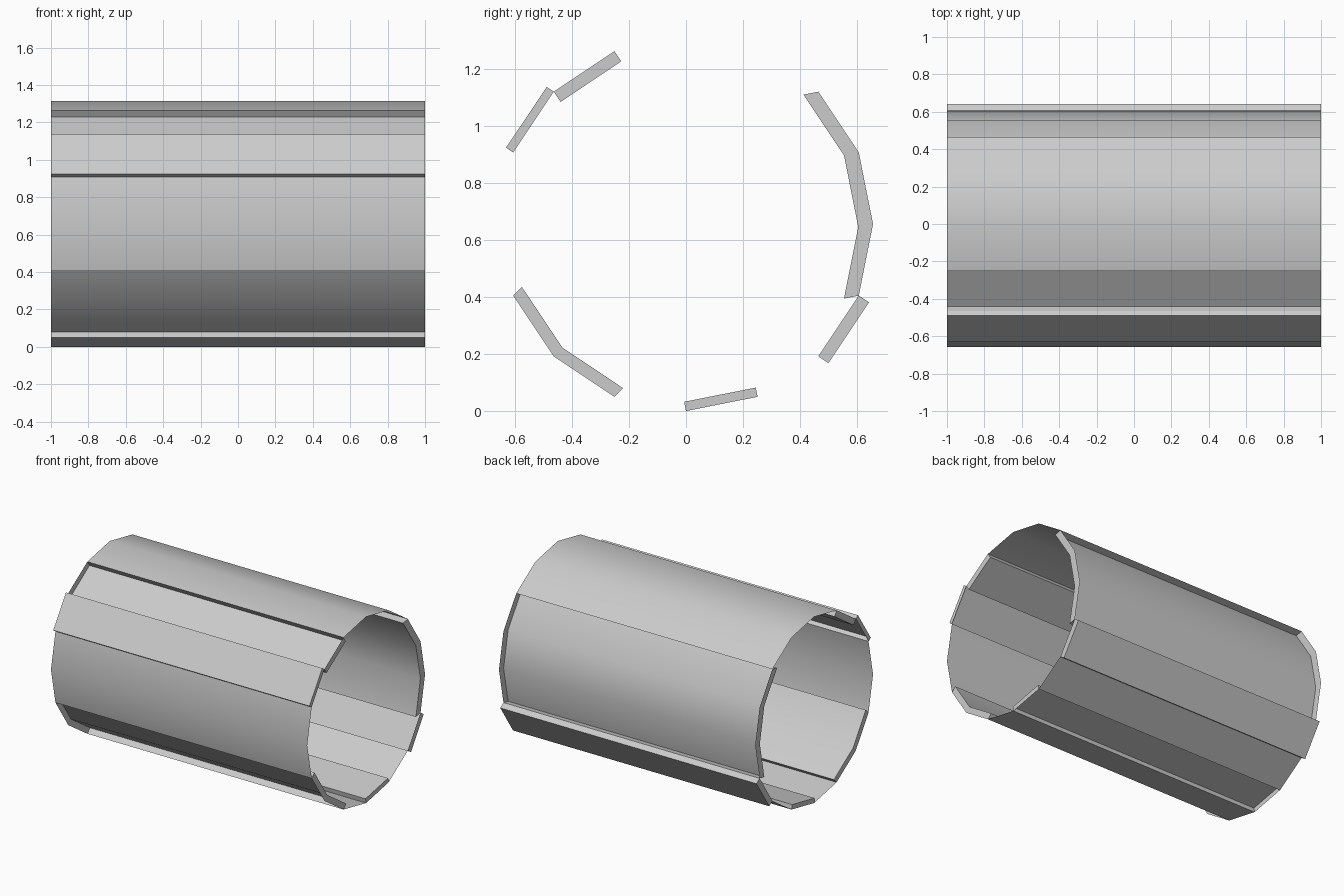
import bpy, bmesh
from math import cos, sin, pi
from mathutils import Vector

SIDES = 16
RADIUS = 0.657
HALF_LENGTH = 1.0

cube = bpy.data.objects.get("Cube")
if cube:
    bpy.data.objects.remove(cube, do_unlink=True)

grey = bpy.data.materials.new("plain_grey")
grey.use_nodes = True
colour = (0.6, 0.6, 0.6, 1)
grey.diffuse_color = colour
grey.node_tree.nodes["Principled BSDF"].inputs["Base Color"].default_value = colour


def rim_point(x, step):
    a = 2 * pi * step / SIDES
    return Vector((x, RADIUS * cos(a), RADIUS + RADIUS * sin(a)))


def panel(name, start, end, push=0.0):
    """Facets start..end of the drum, pushed out (or in) along their mean normal."""
    mid = 2 * pi * (start + end) / 2 / SIDES
    shift = Vector((0, cos(mid), sin(mid))) * push
    bm = bmesh.new()
    steps = range(start, end + 1)
    ends = (-HALF_LENGTH, HALF_LENGTH)
    face = [[bm.verts.new(rim_point(x, s) + shift) for s in steps] for x in ends]
    skin = zip(face[0], face[1], face[1][1:], face[0][1:])
    for quad in skin:
        bm.faces.new(quad)
    if push:
        # End rims and the two long step walls back to the drum surface
        base = [[bm.verts.new(rim_point(x, s)) for s in steps] for x in ends]
        sign = 1 if push > 0 else -1
        walls = []
        for k in range(end - start):
            walls.append((face[1][k], base[1][k], base[1][k + 1], face[1][k + 1]))
            walls.append((face[0][k + 1], base[0][k + 1], base[0][k], face[0][k]))
        walls.append((face[0][0], base[0][0], base[1][0], face[1][0]))
        walls.append((face[1][-1], base[1][-1], base[0][-1], face[0][-1]))
        for quad in walls:
            bm.faces.new(quad[::sign])
    # Keep the visible skin facing away from the drum axis
    bm.normal_update()
    bm.faces.ensure_lookup_table()
    if bm.faces[0].normal.dot(Vector((0, cos(mid), sin(mid)))) < 0:
        bmesh.ops.reverse_faces(bm, faces=bm.faces[:])
    mesh = bpy.data.meshes.new(name)
    bm.to_mesh(mesh)
    bm.free()
    mesh.materials.append(grey)
    obj = bpy.data.objects.new(name, mesh)
    bpy.context.collection.objects.link(obj)
    bpy.ops.object.select_all(action='DESELECT')
    obj.select_set(True)
    bpy.context.view_layer.objects.active = obj
    bpy.ops.object.shade_smooth_by_angle(angle=pi / 6)


# Thin drum skin
panel("top_skin", 2, 5)
panel("front_skin", 7, 9)
panel("bottom_skin", 11, 12)
panel("lower_back_skin", 13, 14)

# Recessed panels
panel("top_front_recess", 5, 6, -0.043)
panel("lower_front_recess", 9, 11, -0.043)
panel("bottom_recess", 12, 13, -0.033)
panel("back_recess", -1, 2, -0.053)

# Raised panels
panel("upper_front_raised", 6, 7, 0.03)
panel("lower_back_raised", 14, 15, 0.043)
